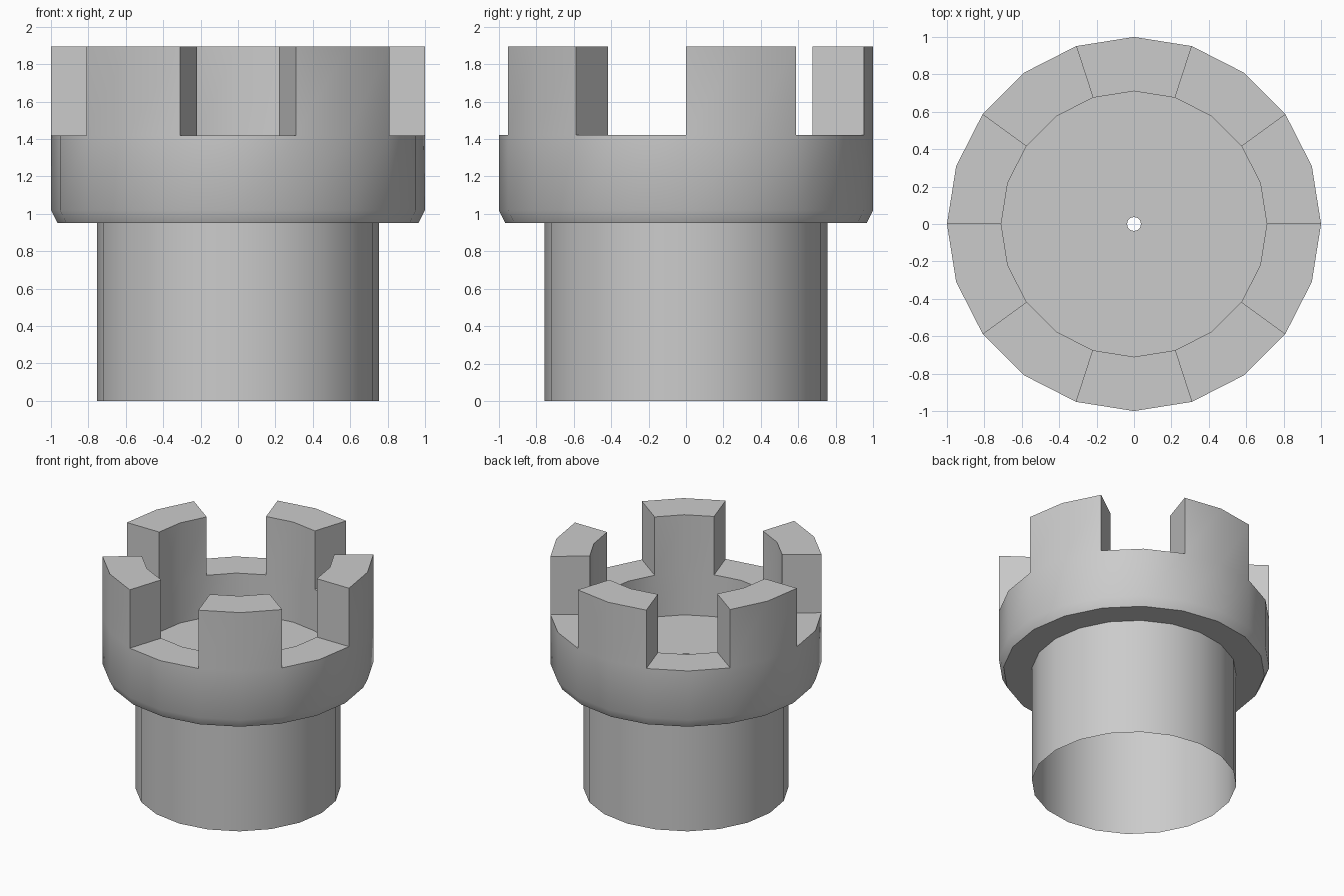
import bpy
import bmesh
import math

SIDES = 20
FLOOR_Z, LEDGE_Z, TOP_Z = 1.08, 1.42, 1.895
OUTER, INNER = 1.0, 0.71

cube = bpy.data.objects.get("Cube")
if cube:
    bpy.data.objects.remove(cube, do_unlink=True)

# Single grey material
grey = bpy.data.materials.new("stone_grey")
grey.use_nodes = True
colour = (0.6, 0.6, 0.6, 1)
grey.diffuse_color = colour
grey.node_tree.nodes["Principled BSDF"].inputs["Base Color"].default_value = colour

bm = bmesh.new()


def ring(radius, z):
    step = math.tau / SIDES
    return [bm.verts.new((radius * math.cos(i * step), radius * math.sin(i * step), z))
            for i in range(SIDES)]


def quad(low, high, i):
    j = (i + 1) % SIDES
    bm.faces.new((low[i], low[j], high[j], high[i]))


# Open tube, collar with bevelled lower edge, then the cup with a small drain hole
base = [ring(r, z) for r, z in ((0.755, 0), (0.755, 0.95), (0.965, 0.95), (OUTER, 1.02))]
outer_ledge, inner_ledge = ring(OUTER, LEDGE_Z), ring(INNER, LEDGE_Z)
cup = [ring(INNER, FLOOR_Z), ring(0.037, FLOOR_Z)]
outside = base + [outer_ledge]
inside = [inner_ledge] + cup
for rings in (outside, inside):
    for low, high in zip(rings, rings[1:]):
        for i in range(SIDES):
            quad(low, high, i)

# Battlements: two raised segments, then two open ones, all around
outer_top, inner_top = ring(OUTER, TOP_Z), ring(INNER, TOP_Z)
for i in range(SIDES):
    if i % 4 < 2:
        quad(outer_ledge, outer_top, i)
        quad(outer_top, inner_top, i)
        quad(inner_top, inner_ledge, i)
    else:
        quad(outer_ledge, inner_ledge, i)
    # Radial side walls of each raised block
    wall = (inner_ledge[i], outer_ledge[i], outer_top[i], inner_top[i])
    if i % 4 == 0:
        bm.faces.new(wall)
    elif i % 4 == 2:
        bm.faces.new(wall[::-1])

# Drop corners unused by any block
bmesh.ops.delete(bm, geom=[v for v in bm.verts if not v.link_faces], context='VERTS')

mesh = bpy.data.meshes.new("battlement_tower")
bm.to_mesh(mesh)
bm.free()
mesh.materials.append(grey)
tower = bpy.data.objects.new("battlement_tower", mesh)
bpy.context.collection.objects.link(tower)

# Smooth round walls, crisp rims
bpy.ops.object.select_all(action='DESELECT')
tower.select_set(True)
bpy.context.view_layer.objects.active = tower
bpy.ops.object.shade_smooth_by_angle(angle=math.radians(35))
